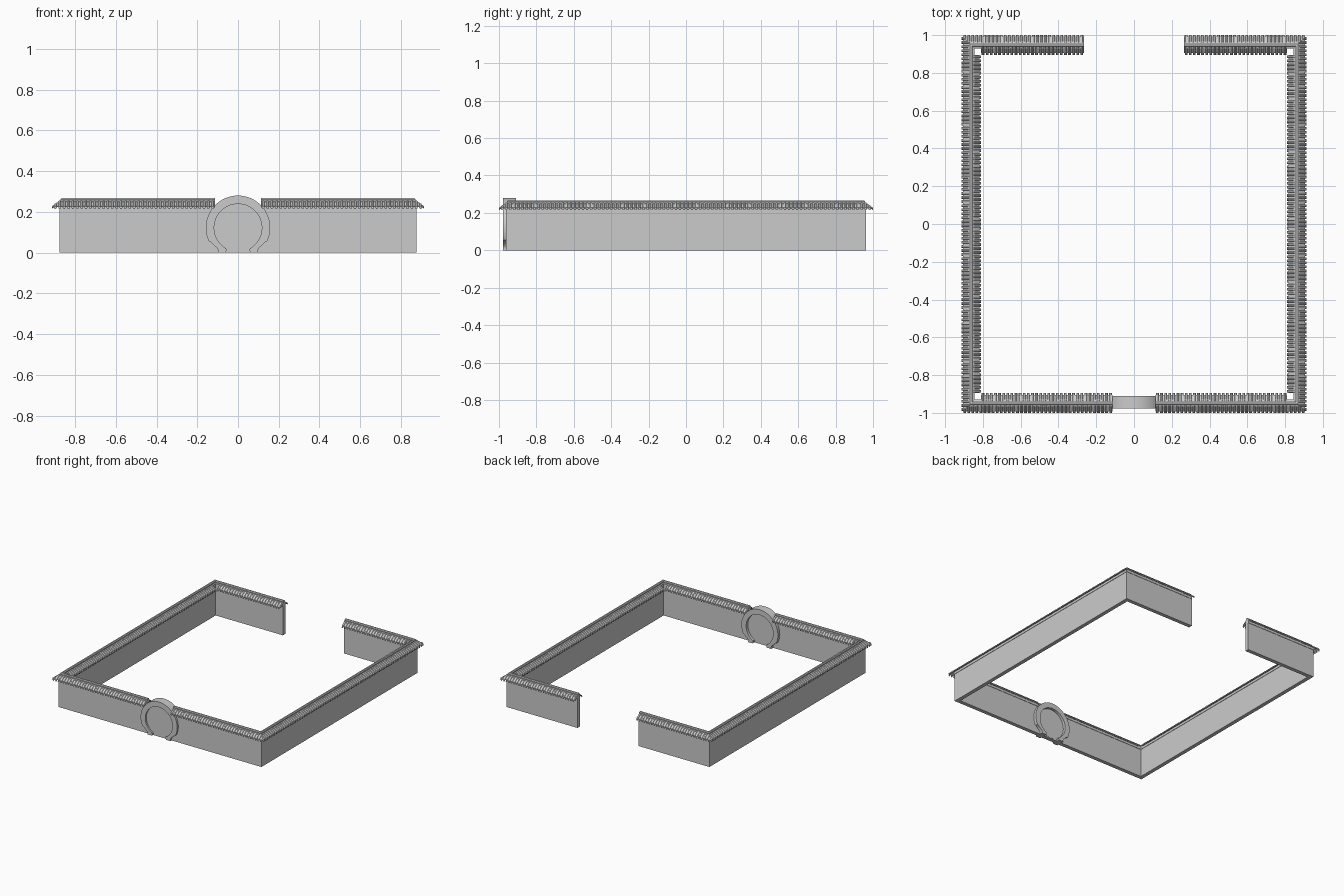
import bpy, bmesh, math
from mathutils import Vector

if "Cube" in bpy.data.objects:
    bpy.data.objects.remove(bpy.data.objects["Cube"])

CX, CY = 0.862, 0.948      # wall centre lines
T = 0.015                  # half wall thickness
REACH = 0.052              # eave overhang from centre line
PITCH = 0.0215             # roof tile spacing
GATE, GAP = 0.113, 0.265   # half widths of roof gap at gate and of rear opening


def finish(name, bm, mirror=False, smooth=True):
    bmesh.ops.recalc_face_normals(bm, faces=bm.faces)
    me = bpy.data.meshes.new(name)
    bm.to_mesh(me)
    bm.free()
    ob = bpy.data.objects.new(name, me)
    bpy.context.collection.objects.link(ob)
    if mirror:
        mod = ob.modifiers.new("mirror", 'MIRROR')
        mod.use_mirror_merge = False
    if smooth:
        bpy.ops.object.select_all(action='DESELECT')
        ob.select_set(True)
        bpy.context.view_layer.objects.active = ob
        bpy.ops.object.shade_smooth_by_angle(angle=math.radians(40))
    return ob


def loft(bm, a, b):
    """Closed solid between two matching outlines."""
    va = [bm.verts.new(p) for p in a]
    vb = [bm.verts.new(p) for p in b]
    n = len(a)
    for i in range(n):
        j = (i + 1) % n
        bm.faces.new((va[i], va[j], vb[j], vb[i]))
    caps = [bm.faces.new(va[::-1]), bm.faces.new(vb)]
    if n > 8:
        bm.normal_update()
        bmesh.ops.triangulate(bm, faces=caps, ngon_method='EAR_CLIP')


def slope(d):
    return 0.250 - (abs(d) - 0.012) * 0.72


def tile(bm, at, u, d0, d1):
    """Faceted roof tile running down the slope."""
    r, rings = 0.0072, []
    for d in (d0, d1):
        rings.append([at(u + r * math.cos(k * math.pi / 3), d,
                         slope(d) + r * math.sin(k * math.pi / 3)) for k in range(6)])
    loft(bm, *rings)


def roof(name, origin, t, n, u0, u1, c0, c1, mirror=True):
    """Tiled wall cap along t, outward n; c0/c1 mark mitred corner ends."""
    o, t, n = Vector(origin), Vector(t), Vector(n)

    def at(u, d, z):
        return o + t * u + n * d + Vector((0, 0, z))

    def ends(profile):
        return ([at(u0 - c0 * d, d, z) for d, z in profile],
                [at(u1 + c1 * d, d, z) for d, z in profile])

    # stepped ridge with rounded crest
    bm = bmesh.new()
    half = [(0.018, 0.222), (0.018, 0.250), (0.010, 0.253), (0.010, 0.261), (0.005, 0.267)]
    loft(bm, *ends(half + [(-d, z) for d, z in half[::-1]]))
    finish(name + "_ridge", bm, mirror, False)

    # sloping beds under the tiles
    bm = bmesh.new()
    bed = [(0.012, 0.002), (0.044, 0.002), (0.044, -0.003), (0.012, -0.003)]
    loft(bm, *ends([(d, slope(d) + h) for d, h in bed]))
    a, b = u0 + c0 * REACH, u1 - c1 * REACH
    loft(bm, [at(a, -d, slope(d) + h) for d, h in bed],
         [at(b, -d, slope(d) + h) for d, h in bed])
    finish(name + "_bed", bm, mirror, False)

    # tile rows, shortened along the corner hips
    bm = bmesh.new()
    for side, a, b in ((1, u0 - c0 * 0.045, u1 + c1 * 0.045), (-1, a, b)):
        count = round((b - a) / PITCH)
        for i in range(count):
            u = a + (i + 0.5) * (b - a) / count
            d0 = 0.012
            if side > 0:
                d0 = max(d0, (u - u1) * c1, (u0 - u) * c0)
            tile(bm, at, u, side * d0, side * REACH)
    finish(name + "_tiles", bm, mirror, False)


# perimeter wall, one C-shaped outline open at the rear
right = [(GAP, CY - T), (CX - T, CY - T), (CX - T, -CY + T)]
outer = [(CX + T, -CY - T), (CX + T, CY + T), (GAP, CY + T)]
outline = (outer + right + [(-x, y) for x, y in right[::-1]]
           + [(-x, y) for x, y in outer[::-1]])
bm = bmesh.new()
loft(bm, [(x, y, 0) for x, y in outline], [(x, y, 0.228) for x, y in outline])
finish("perimeter_wall", bm, smooth=False)

# roof caps, right half mirrored to the left
roof("front_roof", (0, -CY, 0), (1, 0, 0), (0, -1, 0), GATE, CX, 0, 1)
roof("rear_roof", (0, CY, 0), (1, 0, 0), (0, 1, 0), GAP, CX, 0, 1)
roof("side_roof", (CX, 0, 0), (0, 1, 0), (1, 0, 0), -CY, CY, 1, 1)


def arc(r, a0, a1, n):
    return [(r * math.cos(math.radians(a0 + (a1 - a0) * i / n)),
             0.122 + r * math.sin(math.radians(a0 + (a1 - a0) * i / n))) for i in range(n + 1)]


# moon gate surround with small feet
foot = [(0.138, 0.055), (0.118, 0.037), (0.104, 0.024), (0.098, 0.012), (0.100, 0)]
ring = ([(-x, z) for x, z in foot[::-1]] + arc(0.158, 205, -25, 40) + foot
        + [(0.062, 0), (0.056, 0.012)] + arc(0.117, -60, 240, 48)
        + [(-0.056, 0.012), (-0.062, 0)])
bm = bmesh.new()
loft(bm, [(x, -0.978, z) for x, z in ring], [(x, -0.910, z) for x, z in ring])
finish("moon_gate_surround", bm)

# closed round door panel
disc = arc(0.119, 0, 352.5, 47)
bm = bmesh.new()
loft(bm, [(x, -CY - T - 0.002, z) for x, z in disc], [(x, -CY + T + 0.002, z) for x, z in disc])
finish("moon_gate_panel", bm)
